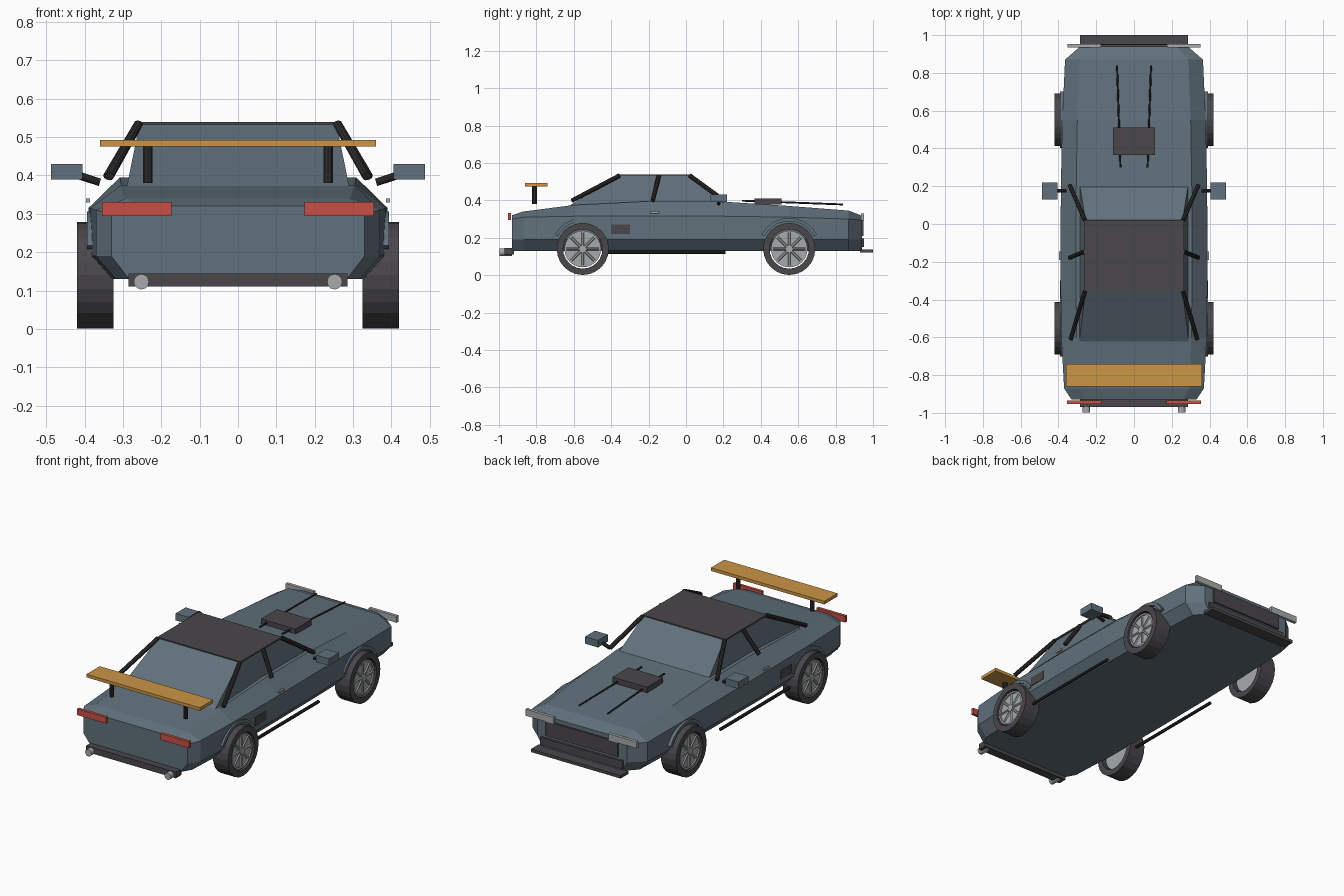
import bpy, bmesh, math
from mathutils import Vector, Matrix

cube = bpy.data.objects.get("Cube")
if cube:
    bpy.data.objects.remove(cube, do_unlink=True)


def material(name, r, g, b):
    m = bpy.data.materials.new(name)
    m.use_nodes = True
    m.diffuse_color = (r, g, b, 1)
    m.node_tree.nodes["Principled BSDF"].inputs["Base Color"].default_value = (r, g, b, 1)
    return m


SLATE = material("slate blue paint", 0.12, 0.165, 0.20)
DARK = material("dark grey trim", 0.068, 0.063, 0.07)
BLACK = material("black rod", 0.028, 0.028, 0.03)
SILVER = material("light grey metal", 0.38, 0.41, 0.41)
ORANGE = material("orange wing", 0.60, 0.30, 0.06)
RED = material("red lamp", 0.58, 0.08, 0.06)


def finish(name, bm, mat):
    bmesh.ops.recalc_face_normals(bm, faces=bm.faces)
    mesh = bpy.data.meshes.new(name)
    bm.to_mesh(mesh)
    bm.free()
    mesh.materials.append(mat)
    ob = bpy.data.objects.new(name, mesh)
    bpy.context.collection.objects.link(ob)
    return ob


def box(name, x, y, z, mat):
    """Box from (low, high) ranges."""
    bm = bmesh.new()
    bmesh.ops.create_cube(bm, size=1)
    for v in bm.verts:
        v.co = [(r[0] + r[1]) / 2 + c * (r[1] - r[0]) for r, c in zip((x, y, z), v.co)]
    return finish(name, bm, mat)


def rod(name, a, b, radius, mat, sides=10):
    a, b = Vector(a), Vector(b)
    bm = bmesh.new()
    turn = (b - a).to_track_quat('Z', 'Y').to_matrix().to_4x4()
    bmesh.ops.create_cone(bm, cap_ends=True, segments=sides, radius1=radius, radius2=radius,
                          depth=(b - a).length, matrix=Matrix.Translation((a + b) / 2) @ turn)
    return finish(name, bm, mat)


def loft(name, sections, mat):
    """Skin closed loops of points and cap both ends."""
    bm = bmesh.new()
    loops = [[bm.verts.new(p) for p in s] for s in sections]
    n = len(loops[0])
    for a, b in zip(loops, loops[1:]):
        for i in range(n):
            j = (i + 1) % n
            bm.faces.new((a[i], a[j], b[j], b[i]))
    bm.faces.new(loops[0])
    bm.faces.new(loops[-1])
    return finish(name, bm, mat)


def ring(name, profile, centre, mat, start=0, end=360, steps=24):
    """Revolve an (x, radius) profile about the x axis through centre."""
    bm = bmesh.new()
    full = end - start == 360
    count = steps if full else steps + 1
    rows = []
    for k in range(count):
        t = math.radians(start + (end - start) * k / steps)
        rows.append([bm.verts.new((centre[0] + x, centre[1] + r * math.cos(t),
                                   centre[2] + r * math.sin(t))) for x, r in profile])
    n = len(profile)
    for k in range(steps):
        a, b = rows[k], rows[(k + 1) % count]
        for i in range(n):
            bm.faces.new((a[i], a[(i + 1) % n], b[(i + 1) % n], b[i]))
    if not full:
        bm.faces.new(rows[0])
        bm.faces.new(rows[-1])
    return finish(name, bm, mat)


# Body shell: y, half width, shoulder height, deck height
stations = [(-0.93, 0.33, 0.30, 0.32), (-0.87, 0.37, 0.31, 0.34), (-0.6, 0.385, 0.315, 0.375),
            (-0.2, 0.39, 0.315, 0.395), (0.2, 0.387, 0.315, 0.393), (0.55, 0.38, 0.31, 0.37),
            (0.87, 0.365, 0.30, 0.345), (0.94, 0.285, 0.295, 0.318)]
sections = []
for y, w, shoulder, deck in stations:
    half = [(w * 0.86, 0.13), (w, 0.19), (w, shoulder), (w * 0.79, deck)]
    outline = half + [(-x, z) for x, z in reversed(half)]
    sections.append([(x, y, z) for x, z in outline])
loft("body", sections, SLATE)

# Cabin and roof
levels = [(0.29, -0.625, 0.225, 0.37), (0.257, -0.355, 0.02, 0.533)]
loft("cabin", [[(-w, a, z), (w, a, z), (w, b, z), (-w, b, z)] for w, a, b, z in levels], SLATE)
box("roof_panel", (-0.265, 0.265), (-0.355, 0.02), (0.53, 0.539), DARK)

# Hood scoop, bumpers, grille and rear wing
box("hood_scoop", (-0.11, 0.11), (0.365, 0.51), (0.378, 0.41), DARK)
box("rear_bumper", (-0.285, 0.285), (-0.97, -0.92), (0.11, 0.145), DARK)
box("front_splitter", (-0.285, 0.285), (0.93, 1.0), (0.12, 0.137), DARK)
box("front_bumper_bar", (-0.26, 0.26), (0.93, 0.953), (0.15, 0.195), DARK)
box("grille", (-0.23, 0.23), (0.93, 0.95), (0.21, 0.295), DARK)
box("rear_wing", (-0.36, 0.36), (-0.86, -0.74), (0.475, 0.493), ORANGE)


def wheel(prefix, s, y):
    c = (s * 0.372, y, 0.14)
    ring(prefix + "_tyre", [(-0.048, 0.105), (0.048, 0.105), (0.048, 0.139), (-0.048, 0.139)], c, DARK)
    face = s * 0.405
    rod(prefix + "_rim", (face - s * 0.06, y, 0.14), (face, y, 0.14), 0.097, SILVER, 24)
    ring(prefix + "_rim_lip", [(s * 0.03, 0.088), (s * 0.041, 0.088), (s * 0.041, 0.098),
                               (s * 0.03, 0.098)], c, SILVER)
    rod(prefix + "_hub", (face, y, 0.14), (face + s * 0.01, y, 0.14), 0.02, SILVER, 12)
    for k in range(8):
        t = k * math.tau / 8
        end = (face, y + 0.09 * math.cos(t), 0.14 + 0.09 * math.sin(t))
        rod(f"{prefix}_spoke_{k + 1}", (face, y, 0.14), end, 0.007, SILVER, 6)
    # Raised lip over the wheel
    ring(prefix + "_arch", [(-0.02, 0.15), (0.02, 0.15), (0.02, 0.168), (-0.02, 0.168)],
         (s * 0.373, y, 0.138), SLATE, 28, 152, 14)


for side, s in (("left", 1), ("right", -1)):
    def span(a, b):
        return tuple(sorted((s * a, s * b)))

    wheel(side + "_front_wheel", s, 0.552)
    wheel(side + "_rear_wheel", s, -0.552)

    # Roof pillars
    for part, top, low, out in (("front", 0.02, 0.205, 0.34), ("middle", -0.145, -0.178, 0.34),
                                ("rear", -0.355, -0.61, 0.335)):
        rod(f"{side}_{part}_pillar", (s * 0.26, top, 0.533), (s * out, low, 0.398), 0.012, BLACK)

    # Mirror
    box(side + "_mirror", span(0.405, 0.487), (0.13, 0.22), (0.39, 0.43), SLATE)
    rod(side + "_mirror_arm", (s * 0.36, 0.175, 0.382), (s * 0.415, 0.175, 0.4), 0.01, BLACK)

    # Side details
    box(side + "_side_vent", span(0.37, 0.392), (-0.40, -0.30), (0.22, 0.27), DARK)
    box(side + "_door_handle", span(0.386, 0.396), (-0.19, -0.145), (0.33, 0.34), SILVER)
    rod(side + "_sill_rod", (s * 0.365, -0.42, 0.122), (s * 0.365, 0.21, 0.122), 0.009, BLACK)
    rod(side + "_hood_wire", (s * 0.072, 0.30, 0.398), (s * 0.09, 0.84, 0.378), 0.005, BLACK, 8)

    # Lamps, exhaust and wing post
    box(side + "_headlight", span(0.175, 0.353), (0.935, 0.953), (0.293, 0.33), SILVER)
    box(side + "_tail_light", span(0.173, 0.355), (-0.952, -0.935), (0.295, 0.331), RED)
    rod(side + "_exhaust", (s * 0.252, -0.998, 0.123), (s * 0.252, -0.93, 0.123), 0.02, SILVER, 12)
    rod(side + "_wing_post", (s * 0.235, -0.81, 0.38), (s * 0.235, -0.81, 0.478), 0.013, BLACK)
